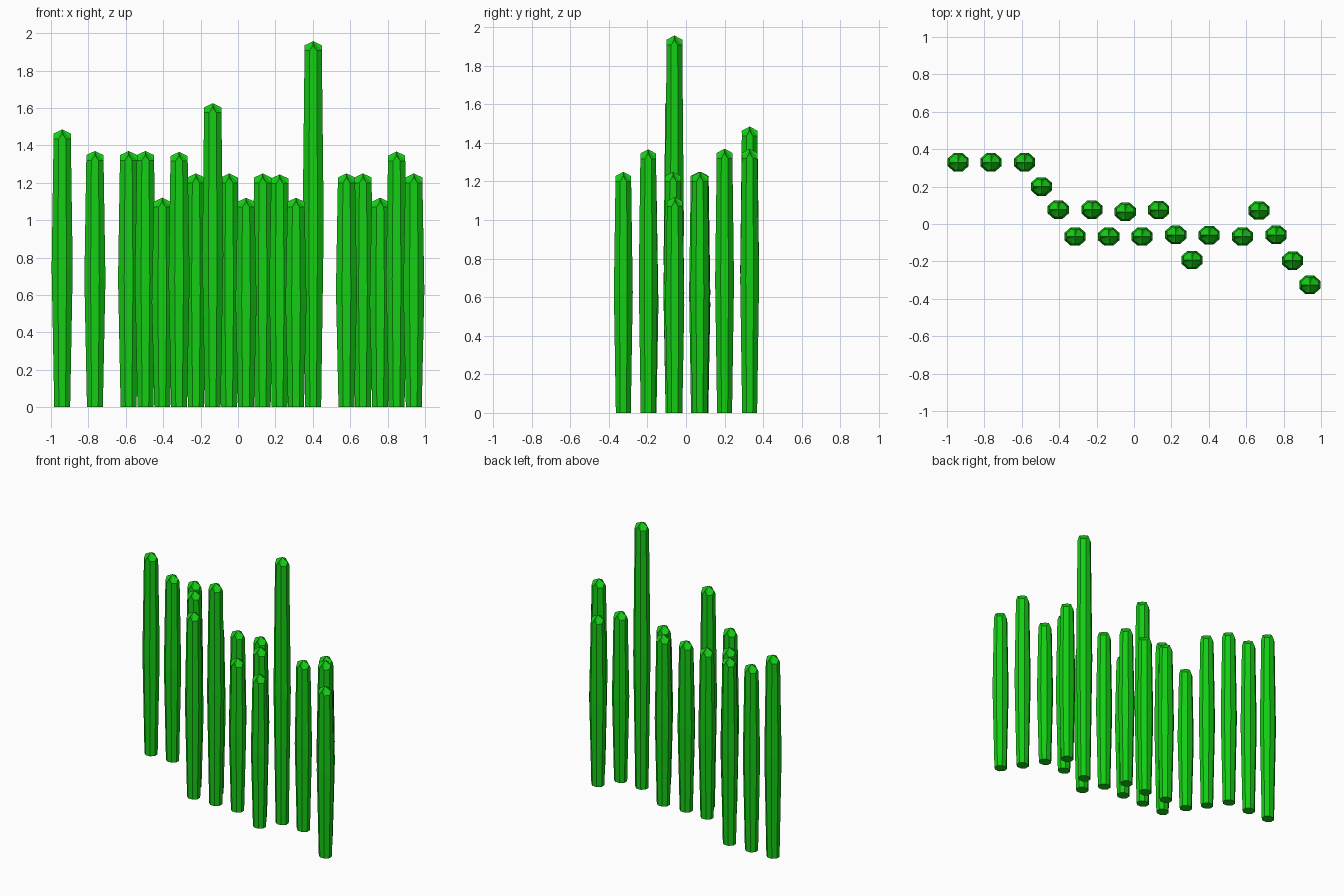
import bpy, bmesh, math

if "Cube" in bpy.data.objects:
    bpy.data.objects.remove(bpy.data.objects["Cube"])

green = bpy.data.materials.new("bright green")
green.diffuse_color = (0.007, 0.62, 0.007, 1)
green.use_nodes = True
green.node_tree.nodes["Principled BSDF"].inputs["Base Color"].default_value = green.diffuse_color

# x, y, height of each stalk
STALKS = [
    (-.94, .33, 1.485), (-.765, .33, 1.37), (-.585, .33, 1.37), (-.495, .20, 1.37),
    (-.405, .077, 1.12), (-.315, -.067, 1.365), (-.225, .077, 1.25),
    (-.135, -.067, 1.625), (-.047, .065, 1.25), (.043, -.067, 1.12),
    (.132, .075, 1.25), (.223, -.058, 1.245), (.31, -.192, 1.12),
    (.402, -.06, 1.957), (.58, -.067, 1.25), (.668, .072, 1.25),
    (.76, -.058, 1.12), (.848, -.196, 1.367), (.94, -.325, 1.25),
]


def stalk(i, x, y, h):
    """Eight-sided stalk, swollen in the middle, with a low pointed tip."""
    bm = bmesh.new()
    rings = []
    for z, rx, ry in [(0, .046, .042), (h * .5, .061, .053), (h - .05, .050, .044)]:
        ring = []
        for k in range(8):
            a = math.radians(22.5 + 45 * k)
            ring.append(bm.verts.new((rx * math.cos(a), ry * math.sin(a), z)))
        rings.append(ring)
    for lo, hi in zip(rings, rings[1:]):
        for k in range(8):
            n = (k + 1) % 8
            bm.faces.new((lo[k], lo[n], hi[n], hi[k]))
    bm.faces.new(rings[0][::-1])
    # tip: four raised rim points alternate with the front, back and side facets
    top, tip = rings[-1], bm.verts.new((0, 0, h))
    rim = []
    for k in range(4):
        a = math.radians(90 * k)
        rim.append(bm.verts.new((.046 * math.cos(a), .041 * math.sin(a), h - .022)))
    for k in range(4):
        a, b, c = top[2 * k - 1], top[2 * k], top[2 * k + 1]
        bm.faces.new((a, b, rim[k]))
        bm.faces.new((b, c, rim[(k + 1) % 4], tip, rim[k]))
    bmesh.ops.triangulate(bm, faces=[f for f in bm.faces if len(f.verts) == 5])
    bmesh.ops.recalc_face_normals(bm, faces=bm.faces)
    me = bpy.data.meshes.new("stalk")
    bm.to_mesh(me)
    bm.free()
    me.materials.append(green)
    ob = bpy.data.objects.new(f"stalk_{i:02d}", me)
    ob.location = (x, y, 0)
    bpy.context.collection.objects.link(ob)


for i, s in enumerate(STALKS, 1):
    stalk(i, *s)
